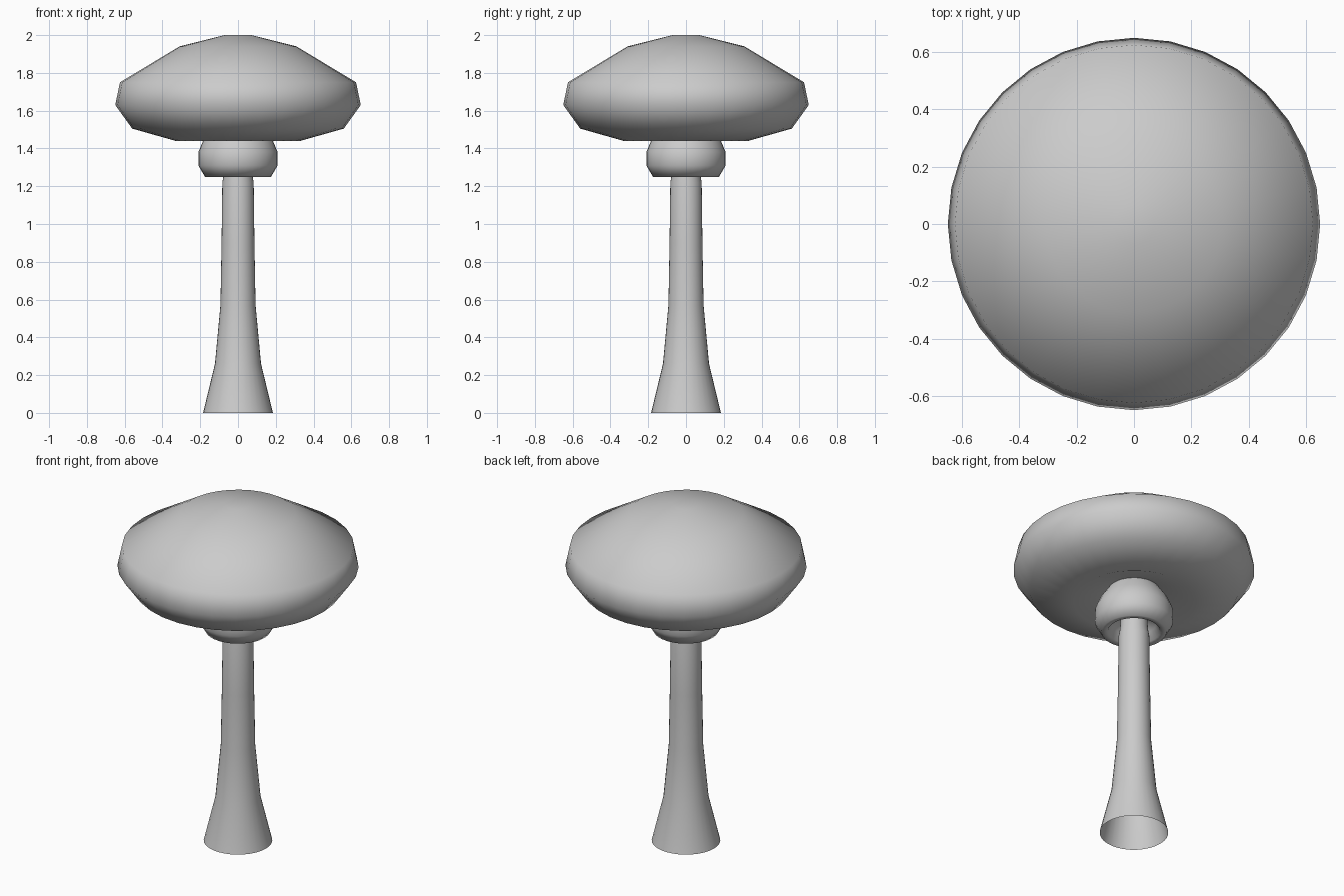
import bpy
import math

if "Cube" in bpy.data.objects:
    bpy.data.objects.remove(bpy.data.objects["Cube"])

SEGMENTS = 32


def lathe(name, profile):
    """Spin (radius, height) points round the z axis into a smooth surface."""
    verts, rings = [], []
    for r, z in profile:
        start = len(verts)
        if r == 0:
            verts.append((0, 0, z))
            rings.append([start] * SEGMENTS)
        else:
            for i in range(SEGMENTS):
                a = 2 * math.pi * i / SEGMENTS
                verts.append((r * math.cos(a), r * math.sin(a), z))
            rings.append(list(range(start, start + SEGMENTS)))
    faces = []
    for low, high in zip(rings, rings[1:]):
        for i in range(SEGMENTS):
            j = (i + 1) % SEGMENTS
            quad = [low[i], low[j], high[j], high[i]]
            faces.append(list(dict.fromkeys(quad)))
    mesh = bpy.data.meshes.new(name)
    mesh.from_pydata(verts, [], faces)
    mesh.shade_smooth()
    obj = bpy.data.objects.new(name, mesh)
    bpy.context.collection.objects.link(obj)
    return obj


# Flared stem, open at the foot
lathe("stem", [(0.185, 0), (0.122, 0.26), (0.093, 0.57), (0.087, 0.9),
               (0.083, 1.22), (0.076, 1.26), (0.07, 1.36)])

# Bulging collar with a hollow lip underneath
lathe("collar", [(0.075, 1.33), (0.12, 1.30), (0.14, 1.255), (0.175, 1.25),
                 (0.21, 1.31), (0.21, 1.38), (0.185, 1.44), (0.13, 1.52)])

# Rounded cap with a slightly hollow underside
lathe("cap", [(0, 1.52), (0.13, 1.51), (0.33, 1.44), (0.56, 1.505),
              (0.65, 1.63), (0.625, 1.75), (0.31, 1.94), (0.07, 2.0), (0, 2.0)])
